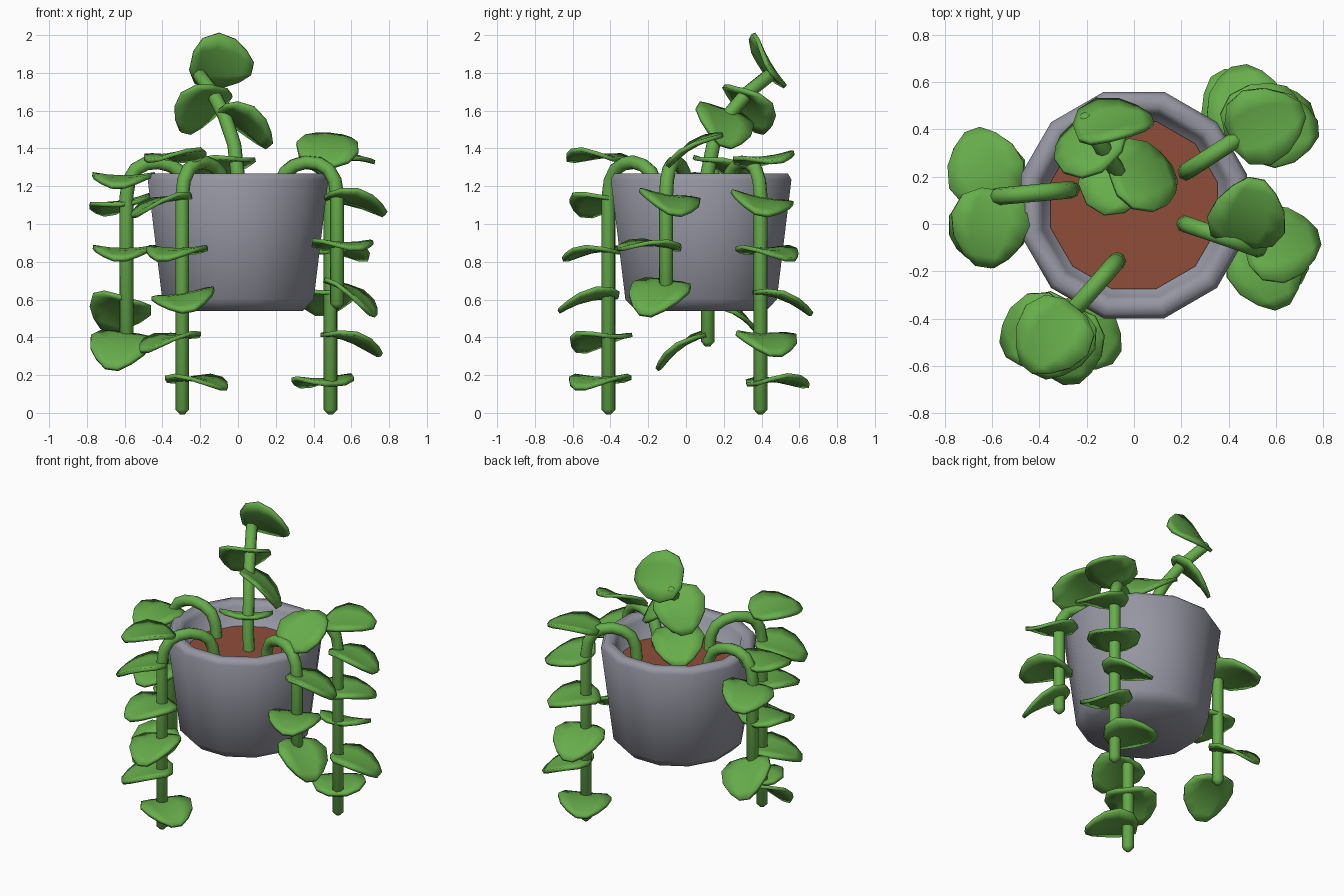
import bpy, bmesh, math
from mathutils import Vector, Matrix

if "Cube" in bpy.data.objects:
    bpy.data.objects.remove(bpy.data.objects["Cube"])


def material(name, rgb):
    m = bpy.data.materials.new(name)
    m.diffuse_color = (*rgb, 1)
    m.use_nodes = True
    m.node_tree.nodes["Principled BSDF"].inputs["Base Color"].default_value = m.diffuse_color
    return m


GREEN = material("leaf green", (0.135, 0.42, 0.07))
GREY = material("pot grey", (0.30, 0.305, 0.36))
BROWN = material("soil brown", (0.28, 0.075, 0.043))


def finish(name, bm, mat, angle):
    bmesh.ops.recalc_face_normals(bm, faces=bm.faces)
    me = bpy.data.meshes.new(name)
    bm.to_mesh(me)
    bm.free()
    ob = bpy.data.objects.new(name, me)
    bpy.context.collection.objects.link(ob)
    me.materials.append(mat)
    bpy.ops.object.select_all(action='DESELECT')
    ob.select_set(True)
    bpy.context.view_layer.objects.active = ob
    bpy.ops.object.shade_smooth_by_angle(angle=math.radians(angle))
    return ob


def lathe(name, profile, mat, n=12, centre=(0, 0.08)):
    bm = bmesh.new()
    rings = []
    for r, z in profile:
        rings.append([bm.verts.new((centre[0] + r * math.cos(2 * math.pi * (i + .5) / n),
                                    centre[1] + r * math.sin(2 * math.pi * (i + .5) / n), z))
                      for i in range(n)])
    for a, b in zip(rings, rings[1:]):
        for i in range(n):
            bm.faces.new((a[i], a[(i + 1) % n], b[(i + 1) % n], b[i]))
    bm.faces.new(rings[0])
    bm.faces.new(rings[-1])
    return finish(name, bm, mat, 80)


# Pot and soil
lathe("pot", [(.355, .54), (.415, .60), (.495, 1.235), (.475, 1.268),
              (.425, 1.268), (.40, 1.24), (.36, 1.08)], GREY)
lathe("soil", [(.35, 1.09), (.366, 1.12)], BROWN)


# Stems: round tubes swept along a path, with a tapered tip
def stem(name, pts, r=0.037, n=8):
    pts = [Vector(p) for p in pts]
    end = (pts[-1] - pts[-2]).normalized()
    pts.append(pts[-1] + end * 0.025)
    bm = bmesh.new()
    rings, side = [], None
    for i, p in enumerate(pts):
        t = (pts[min(i + 1, len(pts) - 1)] - pts[max(i - 1, 0)]).normalized()
        if side is None:
            side = t.orthogonal()
        side = (side - t * side.dot(t)).normalized()
        up = t.cross(side)
        rr = r * 0.35 if i == len(pts) - 1 else r
        rings.append([bm.verts.new(p + rr * (side * math.cos(2 * math.pi * k / n)
                                             + up * math.sin(2 * math.pi * k / n))) for k in range(n)])
    for a, b in zip(rings, rings[1:]):
        for k in range(n):
            bm.faces.new((a[k], a[(k + 1) % n], b[(k + 1) % n], b[k]))
    bm.faces.new(rings[0])
    bm.faces.new(rings[-1])
    return finish(name, bm, GREEN, 55)


def hanging_stem(name, base, out, bottom):
    # rise, arch over the rim, fall straight down: (fraction outward, height)
    path = [(0, 1.10), (.03, 1.21), (.12, 1.275), (.28, 1.31), (.48, 1.327),
            (.68, 1.32), (.85, 1.29), (.96, 1.23), (1, 1.15)]
    b, o = Vector(base), Vector(out)
    pts = [(*(b.lerp(o, f)), z) for f, z in path]
    stem(name, pts + [(*out, bottom + .017)])


hanging_stem("left_stem", (-.265, .145), (-.59, .115), .36)
hanging_stem("front_stem", (-.07, -.155), (-.295, -.41), 0)
hanging_stem("right_stem", (.215, .0), (.525, -.105), .56)
hanging_stem("back_stem", (.22, .22), (.49, .395), 0)
stem("upright_stem", [(.015, .1, 1.10), (0, .11, 1.25), (-.02, .145, 1.42), (-.07, .22, 1.57),
                      (-.13, .32, 1.69), (-.205, .445, 1.79)])

# Leaf outline: position along the leaf, half width
OUTLINE = [(-.155, .06), (-.115, .135), (-.03, .168), (.06, .145), (.125, .095), (.17, .035)]


def leaf(name, centre, stem_xy, normal):
    """Drooping leaf at centre, heading away from the stem, facing normal."""
    c, nrm = Vector(centre), Vector(normal).normalized()
    head = Vector((c.x - stem_xy[0], c.y - stem_xy[1], -.02))
    head = (head - nrm * head.dot(nrm)).normalized()
    M = Matrix((head, nrm.cross(head), nrm)).transposed()
    bm = bmesh.new()
    rows = []
    for u, w in OUTLINE:
        row = []
        for s in (-1, -.5, 0, .5, 1):
            v = s * w
            z = .01 - 1.1 * u * u - .1 * u + .6 * v * v
            row.append(bm.verts.new(c + M @ Vector((u, v, z))))
        rows.append(row)
    for a, b in zip(rows, rows[1:]):
        for k in range(4):
            bm.faces.new((a[k], b[k], b[k + 1], a[k + 1]))
    ob = finish(name, bm, GREEN, 40)
    s = ob.modifiers.new("thickness", 'SOLIDIFY')
    s.thickness, s.offset = .022, 0


# Leaves: centre, then slope of the leaf plane along x and y
LEAVES = {
    "front_leaf": ((-.295, -.41), [
        (-.345, -.475, 1.355, .0, -.15), (-.405, -.46, 1.11, .2, .0), (-.33, -.485, .85, 0, .0),
        (-.285, -.51, .60, .15, .15), (-.365, -.46, .385, .12, .05), (-.215, -.465, .168, 0, 0)]),
    "back_leaf": ((.49, .395), [
        (.55, .42, 1.34, .12, .15), (.61, .40, 1.11, -.12, -.2), (.54, .44, .85, 0, 0),
        (.47, .51, .60, .05, -.25), (.60, .43, .38, -.2, -.1), (.44, .485, .165, 0, .1)]),
    "left_leaf": ((-.59, .115), [
        (-.61, -.01, 1.235, 0, .0), (-.63, .235, 1.10, .15, .0), (-.605, -.01, .85, 0, .0)]),
    "right_leaf": ((.525, -.105), [
        (.62, -.085, 1.12, -.15, -.2), (.56, -.19, .885, .03, -.12), (.60, -.145, .625, -.5, .1)]),
    "upright_leaf": ((-.02, .12), [(-.08, .2, 1.295, .15, -.3)]),
}
for name, (xy, items) in LEAVES.items():
    for i, (x, y, z, sx, sy) in enumerate(items):
        leaf(f"{name}_{i + 1}", (x, y, z), xy, (-sx, -sy, 1))

# Steeply tilted leaves
leaf("right_leaf_top", (.48, .035, 1.40), (.46, -.09), (0, -.6, .8))
leaf("left_leaf_low", (-.63, .235, .54), (-.59, .115), (.15, .45, .87))
leaf("left_leaf_end", (-.625, -.02, .345), (-.59, .115), (0, -.48, .88))
leaf("upright_leaf_low", (.04, .2, 1.53), (-.06, .17), (.45, .42, .85))
leaf("upright_leaf_mid", (-.19, .335, 1.62), (-.11, .26), (-.4, .6, .82))
leaf("upright_leaf_tip", (-.095, .425, 1.85), (-.2, .42), (-.2, .82, .53))
